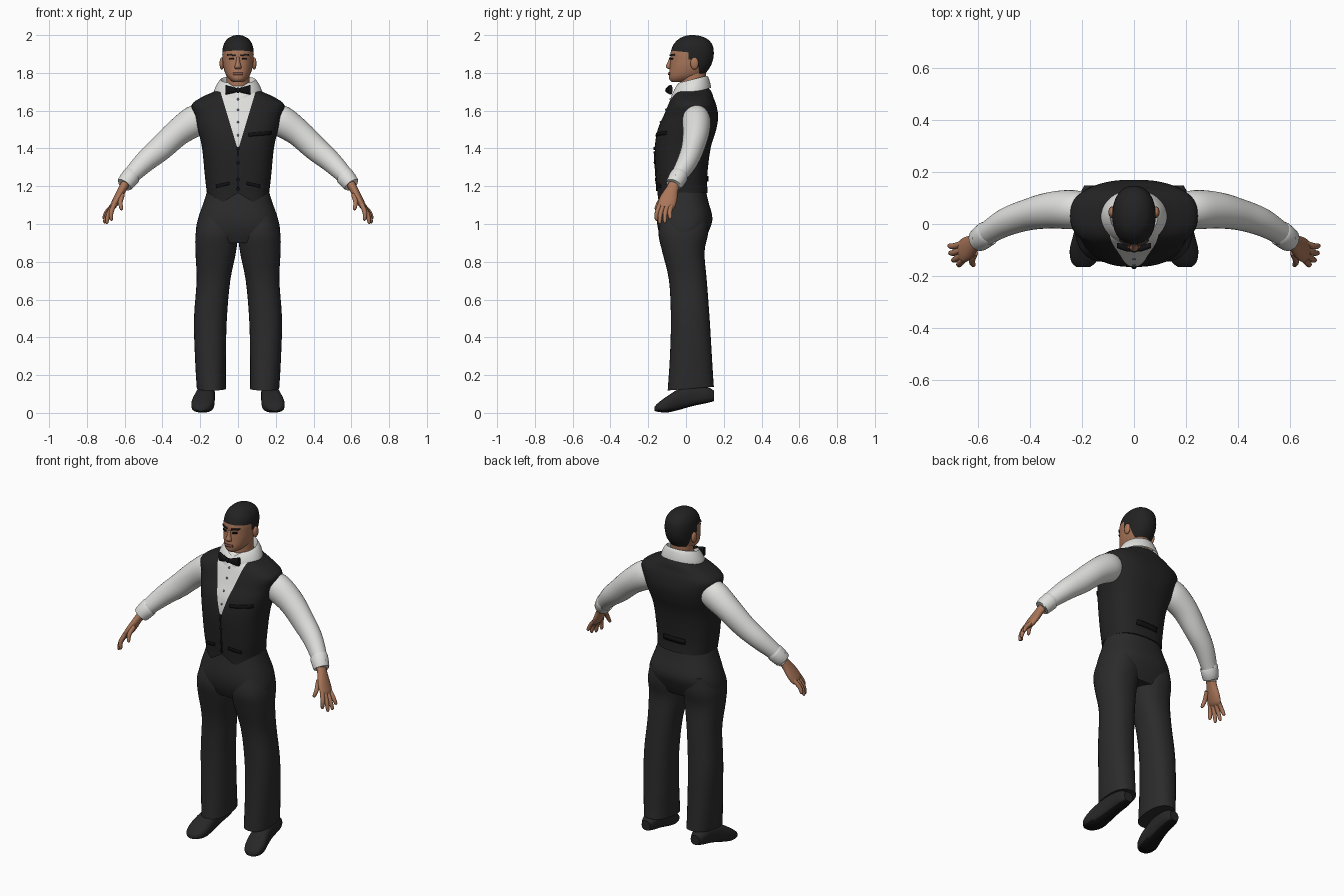
import bpy, bmesh, math
from mathutils import Vector
from mathutils.bvhtree import BVHTree

cube = bpy.data.objects.get("Cube")
if cube:
    bpy.data.objects.remove(cube)


def material(name, *rgb):
    m = bpy.data.materials.new(name)
    m.use_nodes = True
    m.diffuse_color = (*rgb, 1)
    m.node_tree.nodes["Principled BSDF"].inputs["Base Color"].default_value = (*rgb, 1)
    return m


SKIN = material("brown skin", .40, .18, .10)
LIP = material("dark lip", .23, .085, .06)
HAIR = material("black hair", .016, .016, .017)
SHIRT = material("white shirt", .74, .74, .72)
VEST = material("black vest", .017, .017, .018)
TRIM = material("trim black", .006, .006, .007)
TROUSER = material("charcoal trousers", .024, .024, .025)
SHOE = material("shoe leather", .02, .02, .021)
BUTTON = material("grey button", .2, .2, .2)


def finish(name, bm, mats, mirror=False, angle=50):
    bmesh.ops.recalc_face_normals(bm, faces=bm.faces)
    me = bpy.data.meshes.new(name)
    bm.to_mesh(me)
    bm.free()
    for m in mats:
        me.materials.append(m)
    me.shade_smooth()
    me.set_sharp_from_angle(angle=math.radians(angle))
    ob = bpy.data.objects.new(name, me)
    bpy.context.collection.objects.link(ob)
    if mirror:
        ob.modifiers.new("mirror", "MIRROR").use_mirror_merge = False
    return ob


def spline(rows, steps):
    """Smoothly fill in rows of numbers."""
    out = []
    for i in range(len(rows) - 1):
        a, b, c, d = rows[max(i - 1, 0)], rows[i], rows[i + 1], rows[min(i + 2, len(rows) - 1)]
        for k in range(steps):
            t = k / steps
            out.append([q + t / 2 * (r - p + t * (2*p - 5*q + 4*r - s + t * (3*q - p - 3*r + s)))
                        for p, q, r, s in zip(a, b, c, d)])
    return out + [list(rows[-1])]


def loft_mesh(rows, n=32, steps=4, u=None, v=None, power=2, cap=True):
    """Skin rounded rings (x, y, z, ru, rv); rings follow the path unless u and v are given."""
    rows = spline(rows, steps)
    bm, rings = bmesh.new(), []
    for i, r in enumerate(rows):
        c = Vector(r[:3])
        if u:
            a, b = Vector(u), Vector(v)
        else:
            t = (Vector(rows[min(i + 1, len(rows) - 1)][:3]) - Vector(rows[max(i - 1, 0)][:3])).normalized()
            a = t.cross(Vector((0, 1, 0))).normalized()
            b = a.cross(t)
        ring = []
        for k in range(n):
            w = 2 * math.pi * k / n
            p, q = (math.copysign(abs(f) ** (2 / power), f) for f in (math.cos(w), math.sin(w)))
            ring.append(bm.verts.new(c + a * r[3] * p + b * r[4] * q))
        rings.append(ring)
    for lo, hi in zip(rings, rings[1:]):
        for k in range(n):
            bm.faces.new((lo[k], lo[k - 1], hi[k - 1], hi[k]))
    if cap:
        bm.faces.new(rings[0])
        bm.faces.new(rings[-1])
    return bm


def stack_mesh(levels, **kw):
    """Levels are (z, front y, back y, half width, centre x)."""
    rows = [(x, (f + b) / 2, z, w, (b - f) / 2) for z, f, b, w, x in levels]
    return loft_mesh(rows, u=(1, 0, 0), v=(0, 1, 0), **kw)


def cut(bm, co, no):
    bmesh.ops.bisect_plane(bm, geom=bm.verts[:] + bm.edges[:] + bm.faces[:], plane_co=co, plane_no=no)


def surface(ob):
    me = ob.data
    return BVHTree.FromPolygons([v.co for v in me.vertices], [p.vertices[:] for p in me.polygons])


def hit(tree, x, z, side=-1):
    return tree.ray_cast(Vector((x, side, z)), Vector((0, -side, 0)))[0].y


def plate(name, tree, x0, x1, z0, z1, h, mat, side=-1, mirror=False):
    """Thin strip lying on a surface, from (x0, z0) to (x1, z1)."""
    bm, cols = bmesh.new(), []
    for i in range(9):
        t = i / 8
        x, z = x0 + (x1 - x0) * t, z0 + (z1 - z0) * t
        cols.append([bm.verts.new((x, hit(tree, x, zz, side) + side * .003, zz)) for zz in (z - h / 2, z + h / 2)])
    for a, b in zip(cols, cols[1:]):
        bm.faces.new((a[0], b[0], b[1], a[1]))
    ob = finish(name, bm, [mat], mirror)
    ob.modifiers.new("thickness", "SOLIDIFY").thickness = .007
    ob.modifiers["thickness"].offset = 0
    return ob


def ball(name, co, size, mat, mirror=False):
    bm = bmesh.new()
    bmesh.ops.create_uvsphere(bm, u_segments=16, v_segments=10, radius=1)
    bmesh.ops.scale(bm, vec=size, verts=bm.verts)
    bmesh.ops.translate(bm, vec=co, verts=bm.verts)
    return finish(name, bm, [mat], mirror)


# Vest with pointed front hem and shirt showing in the V opening
bm = stack_mesh([(1.165, -.15, .115, .165, 0), (1.25, -.158, .112, .175, 0), (1.4, -.165, .13, .19, 0),
                 (1.5, -.15, .16, .212, 0), (1.57, -.12, .17, .228, 0), (1.63, -.095, .16, .245, 0),
                 (1.67, -.078, .145, .195, 0), (1.7, -.06, .135, .13, 0), (1.73, -.03, .11, .08, 0)],
                n=64, power=2.5)
for v in bm.verts:
    if v.co.z < 1.166 and v.co.y < 0:
        v.co.z -= .05 * max(0, 1 - abs(abs(v.co.x) - .08) / .08)
for s in (1, -1):
    cut(bm, (0, 0, 1.39), (s, 0, -.3))
for f in bm.faces:
    c = f.calc_center_median()
    f.material_index = int((c.y < 0 and abs(c.x) < (c.z - 1.39) * .3) or c.z > 1.715)
vest = finish("vest", bm, [VEST, SHIRT])
chest = surface(vest)

# Pockets, back strap and buttons
plate("chest_pocket", chest, .055, .175, 1.472, 1.482, .018, TRIM)
plate("waist_pockets", chest, .045, .115, 1.215, 1.2, .016, TRIM, mirror=True)
plate("back_strap", chest, -.07, .07, 1.24, 1.24, .03, TRIM, side=1)
plate("vest_closure", chest, -.002, .002, 1.28, 1.28, .21, TRIM)
for i, z in enumerate((1.4, 1.325, 1.235, 1.185)):
    ball(f"vest_button_{i}", (0, hit(chest, 0, z) - .003, z), (.009, .005, .009), TRIM)
for i, z in enumerate((1.66, 1.605, 1.54, 1.47)):
    ball(f"shirt_button_{i}", (0, hit(chest, 0, z) - .001, z), (.006, .004, .006), BUTTON)

# Collar, tilted down to the front
bm = loft_mesh([(0, .025, 1.7, .128, .108), (0, .025, 1.725, .122, .104), (0, .03, 1.765, .098, .086),
                (0, .03, 1.76, .088, .078), (0, .03, 1.69, .075, .07)],
               n=40, steps=2, u=(1, 0, 0), v=(0, 1, 0), cap=False)
for v in bm.verts:
    v.co.z += .25 * (v.co.y - .05)
    if v.co.y < -.02:
        v.co.z -= .03 * max(0, 1 - abs(v.co.x) / .05)
finish("collar", bm, [SHIRT])

# Bow tie
bm = loft_mesh([(.006, -.094, 1.708, .01, .009), (.03, -.092, 1.709, .013, .017), (.066, -.082, 1.711, .01, .026)],
               n=16, steps=2, u=(0, 1, 0), v=(0, 0, 1), power=3)
finish("bow_tie_wings", bm, [TRIM], True)
ball("bow_tie_knot", (0, -.096, 1.708), (.014, .014, .014), TRIM)

# Trousers
bm = stack_mesh([(1.2, -.13, .1, .155, 0), (1.12, -.142, .118, .18, 0), (1.03, -.154, .14, .211, 0),
                 (.96, -.145, .12, .222, 0), (.9, -.12, .09, .2, 0)], n=48, power=2.4)
finish("trouser_seat", bm, [TROUSER])
bm = stack_mesh([(1.04, -.13, .115, .09, .11), (.95, -.146, .117, .111, .113), (.85, -.125, .098, .107, .118),
                 (.7, -.09, .11, .089, .13), (.5, -.08, .125, .087, .146), (.3, -.085, .137, .082, .146),
                 (.12, -.097, .148, .077, .141)], power=2.3)
for v in bm.verts:
    if v.co.z < .125:
        v.co.z += .08 * (v.co.y + .08)
finish("trouser_legs", bm, [TROUSER], True)

# Shoes with dark soles
bm = loft_mesh([(.163, .148, .09, .028, .028), (.165, .11, .095, .043, .043), (.17, .03, .09, .048, .055),
                (.178, -.04, .07, .055, .055), (.187, -.1, .045, .06, .043), (.193, -.145, .03, .048, .025),
                (.195, -.166, .022, .025, .012)], n=28, u=(1, 0, 0), v=(0, 0, 1), power=2.6)
bm.normal_update()
bmesh.ops.recalc_face_normals(bm, faces=bm.faces)
for f in bm.faces:
    f.material_index = int(f.normal.z < -.7)
finish("shoes", bm, [SHOE, TRIM], True)

# Sleeves and cuffs
bm = loft_mesh([(.17, .05, 1.57, .07, .06), (.23, .055, 1.545, .082, .075), (.32, .053, 1.483, .072, .07),
                (.41, .035, 1.4, .066, .06), (.49, .008, 1.332, .057, .054), (.56, -.033, 1.262, .046, .044),
                (.59, -.054, 1.225, .04, .04)])
finish("sleeves", bm, [SHIRT], True)
bm = loft_mesh([(.561, -.035, 1.258, .046, .045), (.566, -.038, 1.253, .05, .049),
                (.597, -.062, 1.213, .045, .045), (.6, -.064, 1.209, .04, .04)], steps=2)
finish("cuffs", bm, [SHIRT], True)
ball("cuff_buttons", (.617, -.055, 1.257), (.006, .006, .006), BUTTON, True)

# Hands: palm, four fingers and thumb
bm = loft_mesh([(.592, -.057, 1.22, .024, .03), (.612, -.073, 1.185, .022, .033), (.638, -.092, 1.135, .021, .046),
                (.658, -.104, 1.1, .018, .046), (.668, -.108, 1.085, .012, .04)], n=20)
finish("palms", bm, [SKIN], True)
for name, y, tip in (("index", -.137, (.672, -.158, 1.018)), ("middle", -.117, (.698, -.141, 1.002)),
                     ("ring", -.096, (.71, -.113, 1.006)), ("little", -.074, (.714, -.085, 1.028)),
                     ("thumb", -.11, (.618, -.162, 1.075))):
    base = Vector((.612, y, 1.155)) if name == "thumb" else Vector((.655, y, 1.105))
    end = Vector(tip)
    mid = (base + end) / 2 + Vector((.008, -.006, 0))
    rows = [(*base, .013, .013), (*mid, .012, .012), (*base.lerp(end, .92), .009, .009), (*end, .003, .003)]
    finish(name + "_fingers", loft_mesh(rows, n=12, steps=3), [SKIN], True)

# Neck and head, with the hair marked off by hairline cuts
bm = stack_mesh([(1.68, -.03, .11, .068, 0), (1.74, -.03, .105, .062, 0), (1.81, -.03, .105, .06, 0)])
finish("neck", bm, [SKIN])
bm = stack_mesh([(1.752, -.075, -.01, .025, 0), (1.765, -.088, .05, .045, 0), (1.79, -.09, .095, .064, 0),
                 (1.83, -.086, .127, .077, 0), (1.87, -.083, .143, .082, 0), (1.91, -.081, .147, .083, 0),
                 (1.95, -.066, .139, .076, 0), (1.98, -.038, .112, .056, 0), (1.995, -.005, .075, .03, 0),
                 (2, .02, .045, .01, 0)], n=40, power=2.2)
cut(bm, (0, -.08, 1.918), (0, .1, 1))
for co, no in (((0, 0, 1.87), (0, 0, 1)), ((0, .012, 0), (0, 1, 0)), ((0, .07, 1.8), (0, 1, .15)),
               ((0, 0, 1.785), (0, 0, 1))):
    cut(bm, co, no)
for f in bm.faces:
    x, y, z = f.calc_center_median()
    f.material_index = int(z + .1 * (y + .08) > 1.918 or (y > .012 and z > 1.87)
                           or (y - .07 + .15 * (z - 1.8) > 0 and z > 1.785))
head = finish("head", bm, [SKIN, HAIR], angle=60)
face = surface(head)

# Facial features
ball("ears", (.086, .045, 1.85), (.012, .022, .032), SKIN, True)
bm = loft_mesh([(0, -.076, 1.885, .008, .01), (0, -.084, 1.855, .011, .014), (0, -.088, 1.832, .018, .019),
                (0, -.084, 1.82, .014, .008)], n=16, u=(1, 0, 0), v=(0, 1, 0))
finish("nose", bm, [SKIN])
plate("eyebrows", face, .014, .056, 1.893, 1.897, .008, HAIR, mirror=True)
plate("eyes", face, .021, .046, 1.874, 1.875, .008, TRIM, mirror=True)
plate("mouth", face, -.026, .026, 1.795, 1.795, .012, LIP)
